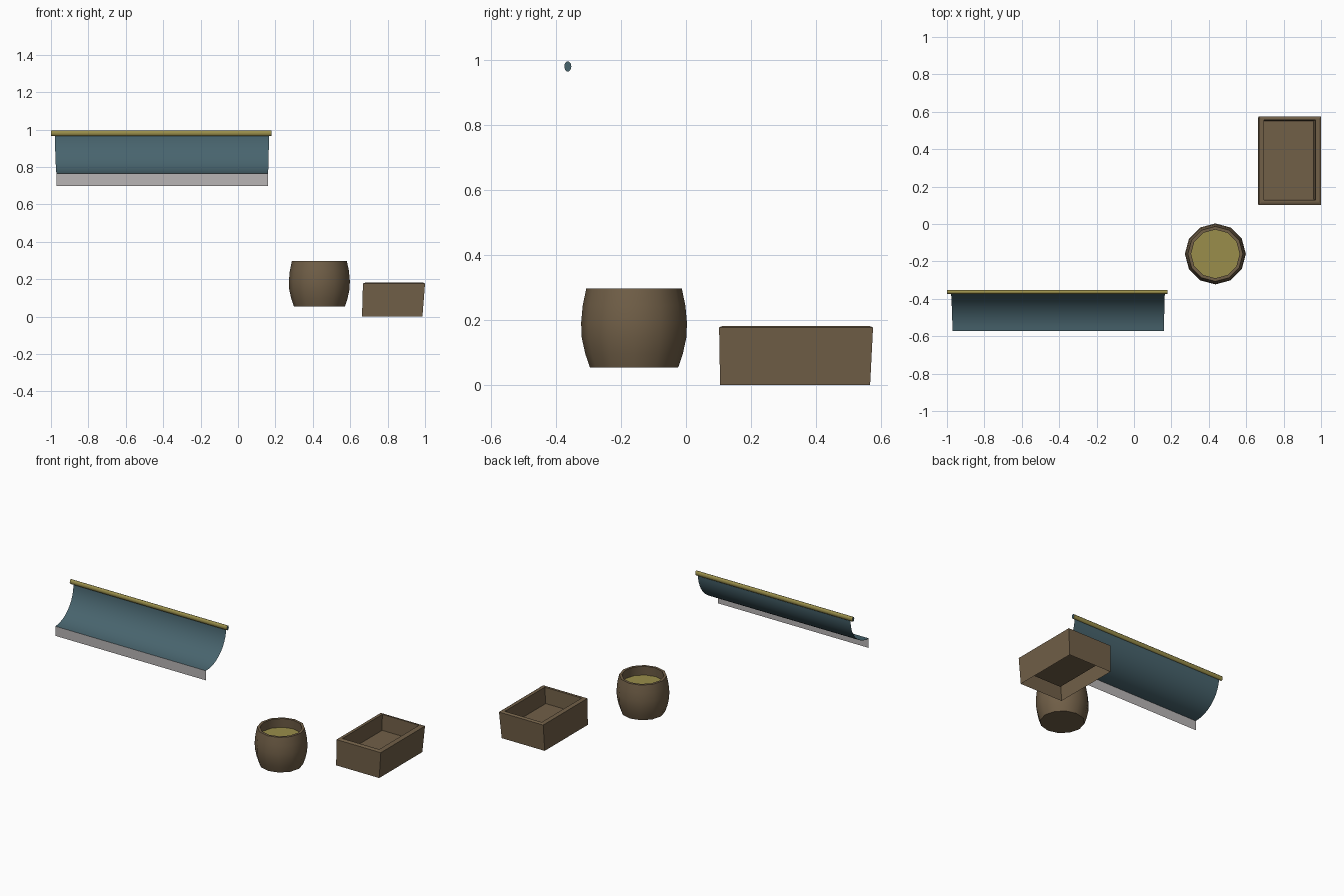
import bpy, bmesh, math

if "Cube" in bpy.data.objects:
    bpy.data.objects.remove(bpy.data.objects["Cube"])


def material(name, rgb):
    m = bpy.data.materials.new(name)
    m.diffuse_color = (*rgb, 1)
    m.use_nodes = True
    m.node_tree.nodes["Principled BSDF"].inputs["Base Color"].default_value = m.diffuse_color
    return m


WOOD = material("brown_wood", (0.165, 0.115, 0.064))
TEAL = material("teal_cloth", (0.065, 0.128, 0.155))
OLIVE = material("olive_yellow", (0.32, 0.27, 0.07))
GREY = material("pale_grey", (0.48, 0.46, 0.46))


def loft(name, rings, mats, closed=True, cap_start=False, cap_end=False, smooth=None, cap_mat=0):
    """Skin a list of point rings; optional caps at either end."""
    bm = bmesh.new()
    vs = [[bm.verts.new(p) for p in r] for r in rings]
    n = len(rings[0])
    for a, b in zip(vs, vs[1:]):
        for i in range(n if closed else n - 1):
            j = (i + 1) % n
            bm.faces.new((a[i], a[j], b[j], b[i]))
    if cap_start:
        bm.faces.new(vs[0][::-1]).material_index = cap_mat
    if cap_end:
        bm.faces.new(vs[-1]).material_index = cap_mat
    me = bpy.data.meshes.new(name)
    bm.to_mesh(me)
    bm.free()
    for m in mats:
        me.materials.append(m)
    ob = bpy.data.objects.new(name, me)
    bpy.context.collection.objects.link(ob)
    if smooth:
        bpy.ops.object.select_all(action='DESELECT')
        ob.select_set(True)
        bpy.context.view_layer.objects.active = ob
        bpy.ops.object.shade_smooth_by_angle(angle=math.radians(smooth))
    return ob


def circle(x, y, z, r, n=12):
    return [(x + r * math.cos(2 * math.pi * i / n), y + r * math.sin(2 * math.pi * i / n), z)
            for i in range(n)]


def rect(x0, x1, y0, y1, z):
    return [(x0, y0, z), (x1, y0, z), (x1, y1, z), (x0, y1, z)]


# Awning rod: olive tube with teal ends
def rod_ring(x, n=10):
    return [(x, -0.364 + 0.011 * math.cos(2 * math.pi * i / n),
             0.981 + 0.016 * math.sin(2 * math.pi * i / n)) for i in range(n)]


loft("awning_rod", [rod_ring(-1.0), rod_ring(0.178)], [OLIVE, TEAL],
     cap_start=True, cap_end=True, smooth=50, cap_mat=1)

# Awning cloth: thin sheet hanging down, then sweeping forward
N = 12
sheet = []
for k in range(N + 1):
    t = math.radians(90) * k / N
    y, z = -0.572 + 0.208 * math.cos(t), 0.975 - 0.21 * math.sin(t)
    f = k / N
    sheet.append([(-0.98 + 0.01 * f, y, z), (0.166 - 0.006 * f, y, z)])
loft("awning_cloth", sheet, [TEAL], closed=False, smooth=60)

# Awning valance: flat strip along the front edge
loft("awning_valance", [[(-0.97, -0.572, 0.70), (0.16, -0.572, 0.70)],
                        [(-0.97, -0.572, 0.765), (0.16, -0.572, 0.765)]], [GREY], closed=False)

# Barrel: bulging outside, rim and recessed inside wall
BX, BY = 0.435, -0.160
profile = [(0.136, 0.054), (0.150, 0.095), (0.161, 0.145), (0.163, 0.19),
           (0.158, 0.245), (0.147, 0.297), (0.130, 0.297), (0.134, 0.232)]
loft("barrel", [circle(BX, BY, z, r) for r, z in profile], [WOOD], cap_start=True, smooth=40)

# Barrel contents
loft("barrel_contents", [circle(BX, BY, 0.236, 0.01), circle(BX, BY, 0.236, 0.134)],
     [OLIVE], cap_start=True)

# Crate: slightly leaning walls, chamfered rim, raised floor, open underneath
loft("crate", [rect(0.663, 0.986, 0.105, 0.567, 0.0),
               rect(0.668, 1.0, 0.102, 0.576, 0.177),
               rect(0.680, 0.99, 0.114, 0.564, 0.182),
               rect(0.694, 0.970, 0.128, 0.555, 0.182),
               rect(0.695, 0.960, 0.132, 0.552, 0.075)], [WOOD], cap_end=True)
